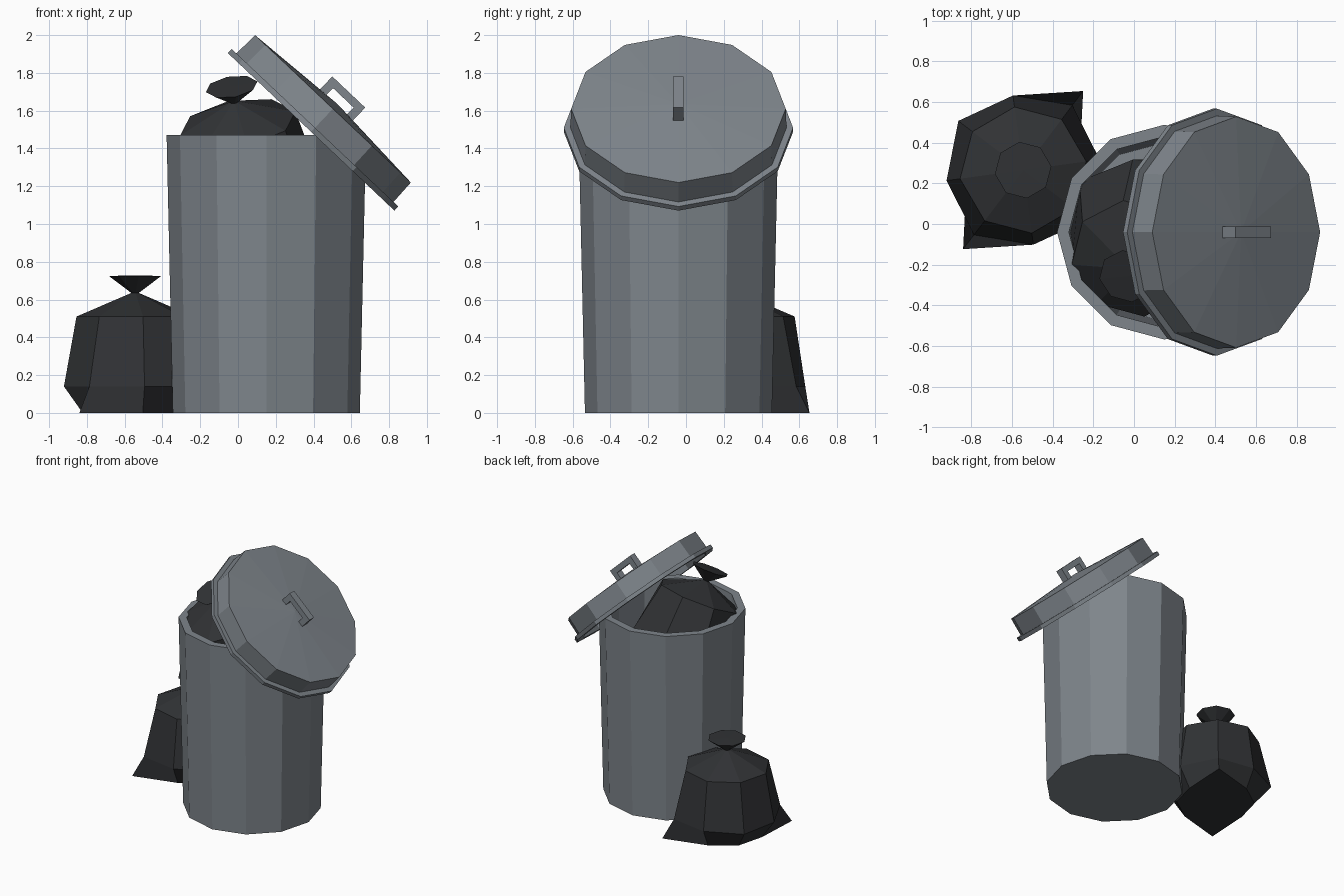
import bpy, bmesh
from math import sin, cos, pi, radians
from mathutils import Matrix, Vector

if "Cube" in bpy.data.objects:
    bpy.data.objects.remove(bpy.data.objects["Cube"])


def material(name, rgb):
    m = bpy.data.materials.new(name)
    m.diffuse_color = (*rgb, 1)
    m.use_nodes = True
    m.node_tree.nodes["Principled BSDF"].inputs["Base Color"].default_value = m.diffuse_color
    return m


METAL = material("grey_metal", (0.21, 0.235, 0.26))
PLASTIC = material("black_plastic", (0.03, 0.032, 0.035))


def finish(name, bm, mat, matrix):
    bmesh.ops.recalc_face_normals(bm, faces=bm.faces)
    me = bpy.data.meshes.new(name)
    bm.to_mesh(me)
    bm.free()
    me.materials.append(mat)
    ob = bpy.data.objects.new(name, me)
    bpy.context.collection.objects.link(ob)
    ob.matrix_world = matrix
    return ob


def loft(name, rings, sides, mat, matrix, turn=0.0):
    """Stack polygon rings (radius or per-corner radii, z); radius 0 is a pole."""
    bm = bmesh.new()
    loops = []
    for r, z in rings:
        if r == 0:
            loops.append([bm.verts.new((0, 0, z))] * sides)
            continue
        radii = r if isinstance(r, list) else [r] * sides
        angles = [turn + 2 * pi * i / sides for i in range(sides)]
        loops.append([bm.verts.new((q * cos(a), q * sin(a), z)) for q, a in zip(radii, angles)])
    for lo, hi in zip(loops, loops[1:]):
        for i in range(sides):
            j = (i + 1) % sides
            bm.faces.new(dict.fromkeys((lo[i], lo[j], hi[j], hi[i])))
    return finish(name, bm, mat, matrix)


# Can: tapered twelve-sided shell, open at the top
loft("trash_can", [(0, 0), (0.495, 0), (0.528, 1.47), (0.47, 1.47), (0.44, 0.05), (0, 0.05)],
     12, METAL, Matrix.Translation((0.15, -0.04, 0)))

# Lid: shallow hollow cap with a flange, tilted against the can
lid_frame = Matrix.Translation((0.5025, -0.04, 1.61)) @ Matrix.Rotation(radians(43.4), 4, 'Y')
loft("lid", [(0, 0.035), (0.568, 0), (0.572, -0.138), (0.607, -0.138), (0.607, -0.168),
             (0.545, -0.168), (0.535, -0.03), (0, 0.005)], 12, METAL, lid_frame)

# Lid handle: a bridge profile extruded across the lid
bm = bmesh.new()
profile = [(-0.12, 0), (-0.12, 0.122), (0.12, 0.122), (0.12, 0),
           (0.075, 0), (0.075, 0.08), (-0.075, 0.08), (-0.075, 0)]
face = bm.faces.new([bm.verts.new((x, -0.028, z + 0.005 * (z == 0))) for x, z in profile])
ext = bmesh.ops.extrude_face_region(bm, geom=[face])
bmesh.ops.translate(bm, vec=(0, 0.056, 0), verts=[v for v in ext["geom"] if isinstance(v, bmesh.types.BMVert)])
finish("lid_handle", bm, METAL, lid_frame)


# Bags: eight-sided sack with two flared base corners and a tied top
def bag(name, matrix, flare):
    base = [0.28, flare, 0.30, 0.28] * 2
    belly = [0.38, 0.40, 0.37, 0.40] * 2
    rings = [(0, 0), (base, 0), (belly, 0.14), (0.313, 0.51),
             (0.02, 0.635), (0.14, 0.725), (0, 0.728)]
    loft(name, rings, 8, PLASTIC, matrix, radians(7.8))


bag("floor_bag", Matrix.Translation((-0.545, 0.265, 0)), 0.488)

axis = Vector((-0.15, -0.40, 0.90)).normalized()
neck = Vector((-0.02, -0.22, 1.645))
tilt = Vector((0, 0, 1)).rotation_difference(axis).to_matrix().to_4x4()
bag("bag_in_can", Matrix.Translation(neck - 0.635 * axis) @ tilt, 0.41)
